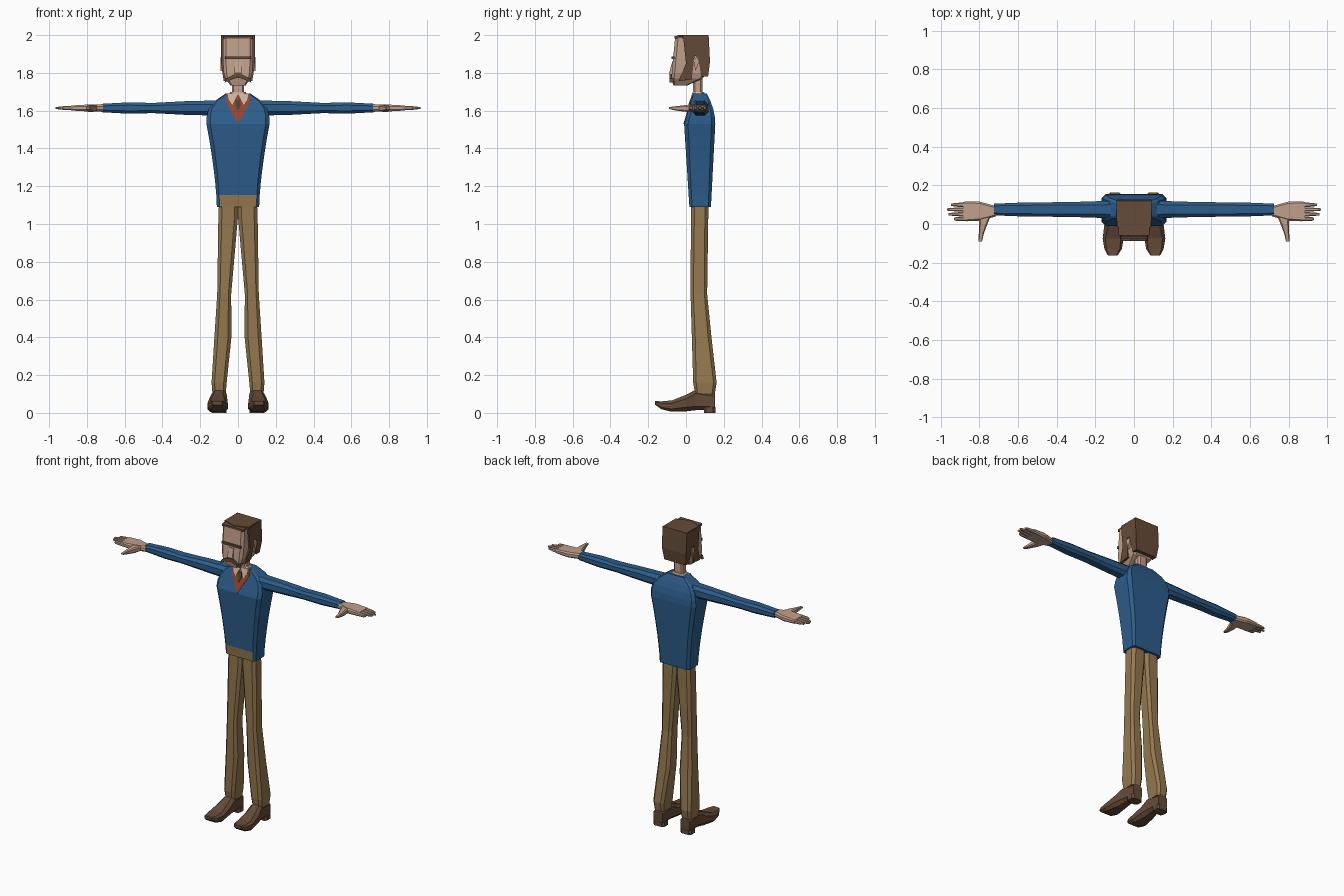
import bpy, bmesh
from mathutils import Vector

cube = bpy.data.objects.get("Cube")
if cube:
    bpy.data.objects.remove(cube, do_unlink=True)


def material(name, *colour):
    mat = bpy.data.materials.new(name)
    mat.use_nodes = True
    mat.diffuse_color = (*colour, 1)
    shader = next(node for node in mat.node_tree.nodes if node.type == 'BSDF_PRINCIPLED')
    shader.inputs["Base Color"].default_value = (*colour, 1)
    return mat


BLUE = material("sweater blue", .026, .11, .26)
SKIN = material("skin", .53, .35, .26)
TAN = material("trouser tan", .3, .19, .08)
HAIR = material("hair brown", .13, .07, .04)
SHOE = material("shoe leather", .13, .07, .04)
RED = material("vest red", .3, .06, .03)
CREAM = material("shirt cream", .6, .46, .34)
TIE = material("tie brown", .09, .05, .03)


def place(axis, u, v, along):
    """Point on the given axis, with u and v on the other two axes in order."""
    return Vector({'X': (along, u, v), 'Y': (u, along, v), 'Z': (u, v, along)}[axis])


def skin_rings(name, rings, mat, mirror):
    """Closed solid through matching rings of points."""
    bm = bmesh.new()
    rings = [[bm.verts.new(point) for point in ring] for ring in rings]
    for lower, upper in zip(rings, rings[1:]):
        for i in range(len(lower)):
            bm.faces.new((lower[i - 1], lower[i], upper[i], upper[i - 1]))
    bm.faces.new(rings[0])
    bm.faces.new(rings[-1])
    bmesh.ops.recalc_face_normals(bm, faces=bm.faces)
    mesh = bpy.data.meshes.new(name)
    bm.to_mesh(mesh)
    bm.free()
    mesh.materials.append(mat)
    part = bpy.data.objects.new(name, mesh)
    bpy.context.collection.objects.link(part)
    if mirror:
        part.modifiers.new("mirror", 'MIRROR').use_mirror_merge = False
    return part


def loft(name, axis, sections, mat, chamfer=.4, mirror=False):
    """Sections are: position, centre u, centre v, half size u, half size v."""
    rings = []
    for along, u, v, half_u, half_v in sections:
        cut = min(half_u, half_v) * chamfer
        quarter = [(half_u, half_v - cut), (half_u - cut, half_v)]
        corners = quarter + [(-a, b) for a, b in reversed(quarter)]
        corners += [(-a, -b) for a, b in corners]
        rings.append([place(axis, u + a, v + b, along) for a, b in corners])
    return skin_rings(name, rings, mat, mirror)


def prism(name, axis, outline, start, end, mat, mirror=False, rule=lambda point: point):
    """Outline extruded along an axis, with an optional rule to move each point."""
    rings = [[rule(place(axis, u, v, along)) for u, v in outline] for along in (start, end)]
    return skin_rings(name, rings, mat, mirror)


# Sweater: the waist flares to the chest, then the shoulders close to the neck
HEM, CHEST, COLLAR = 1.09, 1.53, 1.69


def chest_front(z):
    if z < CHEST:
        return .018 - .028 * (z - HEM) / (CHEST - HEM)
    return .05 * (z - CHEST) / (COLLAR - CHEST) - .01


def body_section(z):
    if z < CHEST:
        rise = (z - HEM) / (CHEST - HEM)
        width, back = .112 + .055 * rise ** 1.5, .132 + .023 * rise
    else:
        rise = (z - CHEST) / (COLLAR - CHEST)
        width, back = .167 - .1 * rise ** 3, .155 - .045 * rise ** 2
    front = chest_front(z)
    return z, 0, (front + back) / 2, width, (back - front) / 2


levels = [HEM + (CHEST - HEM) * i / 7 for i in range(7)]
levels += [CHEST + (COLLAR - CHEST) * i / 4 for i in range(5)]
torso = loft("sweater_body", 'Z', [body_section(z) for z in levels], BLUE, .25)

# Trouser front shows below the raised hem
torso.data.materials.append(TAN)
for face in torso.data.polygons:
    if face.normal.y < -.9 and face.center.z < levels[1]:
        face.material_index = 1


def on_chest(point):
    """Lays a plate on the sloping chest."""
    return point + Vector((0, chest_front(point.z), 0))


# V-neck, collar, tie and neck
prism("vest", 'Y', [(-.06, COLLAR), (.06, COLLAR), (.065, 1.65), (0, CHEST), (-.065, 1.65)],
      -.004, .004, RED, rule=on_chest)
prism("shirt_collar_point", 'Y', [(0, COLLAR), (.055, COLLAR), (.05, 1.66), (.03, 1.63)],
      -.008, 0, CREAM, True, on_chest)
prism("necktie", 'Y', [(-.012, 1.66), (.012, 1.66), (.014, 1.63), (0, 1.6), (-.014, 1.63)],
      -.009, 0, TIE, rule=on_chest)
loft("shirt_collar", 'Z', [(1.67, 0, .07, .06, .037), (1.7, 0, .065, .04, .03)], CREAM)
loft("neck", 'Z', [(z, 0, .063, .033, .025) for z in (COLLAR, 1.8)], SKIN)


def arm_part(name, y, sizes, mat):
    """Part of the outstretched arm: position, half depth and half height."""
    loft(name, 'X', [(x, y, 1.614, depth, height) for x, depth, height in sizes], mat, .5, True)


# Sleeves and hands
arm_part("sleeve", .075, [(.12, .045, .04), (.28, .04, .036), (.45, .037, .027),
                          (.58, .036, .03), (.725, .03, .022)], BLUE)
arm_part("palm", .066, [(.715, .027, .018), (.8, .05, .018), (.885, .049, .013)], SKIN)
for finger, tip in (("little", .93), ("ring", .96), ("middle", .967), ("index", .947)):
    y = .026 + .0245 * ("little", "ring", "middle", "index").index(finger)
    arm_part(finger + "_finger", y, [(.86, .012, .013), (.92, .01, .01), (tip, .006, .005)], SKIN)
loft("thumb", 'Y', [(.045, .77, 1.614, .03, .016), (0, .78, 1.612, .022, .018),
                    (-.05, .79, 1.612, .013, .012), (-.09, .795, 1.614, .009, .005)],
     SKIN, mirror=True)

# Trouser legs
loft("trouser_leg", 'Z', [(.1, .1, .1, .035, .052), (.16, .1, .1, .04, .062),
                          (.4, .08, .083, .045, .052), (.63, .073, .068, .037, .044),
                          (1.04, .052, .072, .052, .046), (1.13, .05, .072, .05, .046)],
     TAN, mirror=True)

# Shoes
loft("shoe", 'Y', [(-.163, .11, .053, .025, .01), (-.13, .108, .04, .045, .021),
                   (-.075, .108, .036, .054, .03), (0, .105, .052, .048, .044),
                   (.05, .1, .068, .04, .054), (.154, .1, .06, .034, .045)],
     SHOE, .5, True)
loft("shoe_heel", 'Z', [(z, .1, .125, .04, .031) for z in (0, .03)], SHOE, mirror=True)

# Head
loft("face", 'Z', [(1.733, 0, -.03, .04, .037), (1.77, 0, .005, .067, .082),
                   (1.8, 0, .017, .076, .092), (1.88, 0, .022, .08, .09),
                   (1.985, 0, .027, .08, .085)], SKIN, .2)


def narrow_jaw(point):
    point.x *= 1 - max(0, 1.85 - point.z) * 1.7
    return point


# Hair with sideburns running to the jaw, notched around the ears
prism("hair", 'X', [(-.015, 1.99), (.12, 2), (.127, 1.86), (.117, 1.78), (.08, 1.78),
                    (.065, 1.885), (.045, 1.89), (.03, 1.765), (-.04, 1.757), (0, 1.85)],
      -.09, .09, HAIR, rule=narrow_jaw)
prism("hair_crown", 'Z', [(-.088, -.015), (0, -.045), (.088, -.015), (.088, .12), (-.088, .12)],
      1.983, 2, HAIR)
loft("fringe", 'Z', [(z, 0, -.03, .08, .03) for z in (1.983, 1.996)], HAIR, .1)
prism("ear", 'X', [(.04, 1.87), (.06, 1.885), (.07, 1.86), (.05, 1.81)], .07, .092, SKIN, True)

# Face details
loft("brow", 'Z', [(z, 0, -.06, .07, .017) for z in (1.873, 1.888)], HAIR, .1)
prism("nose", 'X', [(-.06, 1.865), (-.073, 1.86), (-.089, 1.8), (-.08, 1.785), (-.06, 1.785)],
      -.018, .018, SKIN)
prism("moustache", 'Y', [(0, 1.795), (.025, 1.79), (.062, 1.77), (.072, 1.748),
                         (.02, 1.77), (0, 1.774)], -.087, -.065, HAIR, True)
